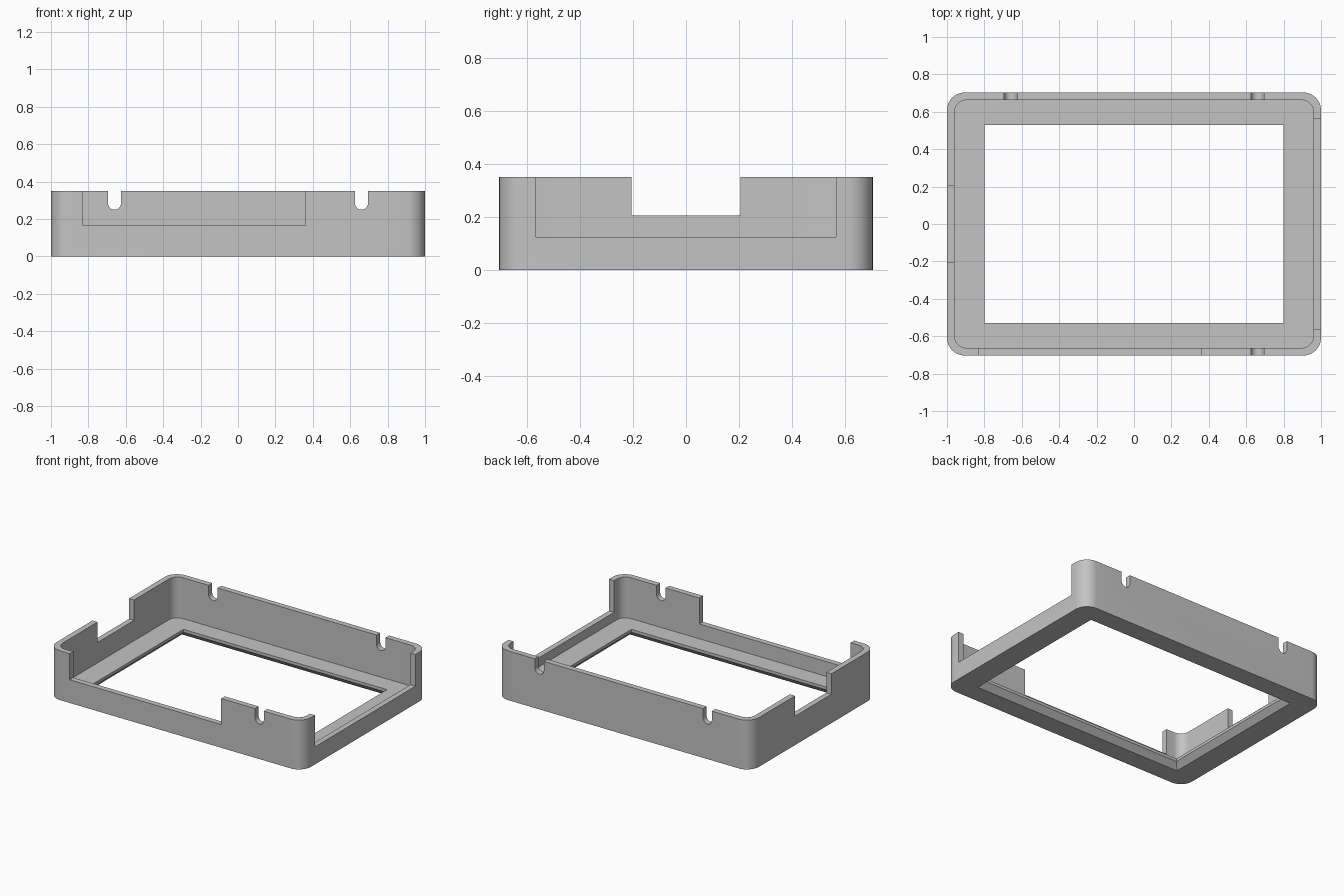
import bpy
import bmesh
from math import pi, cos, sin, radians

if "Cube" in bpy.data.objects:
    bpy.data.objects.remove(bpy.data.objects["Cube"])

HALF_X, HALF_Y, HEIGHT = 1.0, 0.703, 0.35
WALL, FLOOR, RADIUS = 0.04, 0.06, 0.095

grey = bpy.data.materials.new("matte grey")
grey.use_nodes = True
colour = (0.55, 0.55, 0.55, 1)
grey.diffuse_color = colour
grey.node_tree.nodes["Principled BSDF"].inputs["Base Color"].default_value = colour


def loft(name, rings):
    """Closed solid through rings of equal point count, listed bottom to top."""
    bm = bmesh.new()
    loops = [[bm.verts.new(p) for p in ring] for ring in rings]
    for low, high in zip(loops, loops[1:]):
        for i in range(len(low)):
            j = (i + 1) % len(low)
            bm.faces.new((low[i], low[j], high[j], high[i]))
    bm.faces.new(loops[0][::-1])
    bm.faces.new(loops[-1])
    bmesh.ops.recalc_face_normals(bm, faces=bm.faces)
    mesh = bpy.data.meshes.new(name)
    bm.to_mesh(mesh)
    bm.free()
    mesh.materials.append(grey)
    obj = bpy.data.objects.new(name, mesh)
    bpy.context.collection.objects.link(obj)
    return obj


def rounded_ring(hx, hy, r, z, steps=12):
    ring = []
    for k, (sx, sy) in enumerate([(1, 1), (-1, 1), (-1, -1), (1, -1)]):
        for i in range(steps + 1):
            a = (k + i / steps) * pi / 2
            ring.append((sx * (hx - r) + r * cos(a), sy * (hy - r) + r * sin(a), z))
    return ring


def rect_ring(x0, x1, y0, y1, z):
    return [(x0, y0, z), (x1, y0, z), (x1, y1, z), (x0, y1, z)]


def box(name, x0, x1, y0, y1, z0, z1=0.5):
    return loft(name, [rect_ring(x0, x1, y0, y1, z) for z in (z0, z1)])


def slot(name, x, y, z=0.25, r=0.035):
    """U-shaped cable notch, open at the top, running through a wall in y."""
    outline = [(x + r, 0.5), (x - r, 0.5)]
    outline += [(x + r * cos(a), z + r + r * sin(a))
                for a in (pi + pi * i / 12 for i in range(13))]
    return loft(name, [[(px, py, pz) for px, pz in outline]
                       for py in (y - 0.03, y + 0.03)])


# Rounded outer body of the open frame
body = loft("bezel_frame", [rounded_ring(HALF_X, HALF_Y, RADIUS, z) for z in (0, HEIGHT)])

# Hollow interior, leaving thin walls and a floor rim
cutters = [loft("interior_cutter", [
    rounded_ring(HALF_X - WALL, HALF_Y - WALL, RADIUS - 0.03, z) for z in (FLOOR, 0.5)])]

# Window with a short straight lip and an outward flare underneath
flare = 0.037
window = [(flare + 0.037, -0.04), (0, 0.04), (0, 0.15)]
cutters.append(loft("window_cutter", [
    rect_ring(-0.8 - d, 0.8 + d, -0.53 - d, 0.53 + d, z) for d, z in window]))

# Wide openings in the side and front walls
cutters += [
    box("left_opening_cutter", 0.9, 1.1, -0.565, 0.565, 0.125),
    box("right_opening_cutter", -1.1, -0.9, -0.205, 0.205, 0.205),
    box("front_opening_cutter", -0.83, 0.36, -0.8, -0.62, 0.165),
]

# Cable notches, two at the back and one at the front
wall_y = HALF_Y - WALL / 2
for x, y in ((-0.66, wall_y), (0.66, wall_y), (0.66, -wall_y)):
    cutters.append(slot("notch_cutter", x, y))

# Cut everything out of the body, then discard the cutters
bpy.ops.object.select_all(action='DESELECT')
bpy.context.view_layer.objects.active = body
body.select_set(True)
for cutter in cutters:
    cutter.hide_render = True
    mod = body.modifiers.new("cut", 'BOOLEAN')
    mod.operation = 'DIFFERENCE'
    mod.solver = 'EXACT'
    mod.object = cutter
    bpy.ops.object.modifier_apply(modifier=mod.name)
    bpy.data.objects.remove(cutter)

bpy.ops.object.shade_smooth_by_angle(angle=radians(30))
